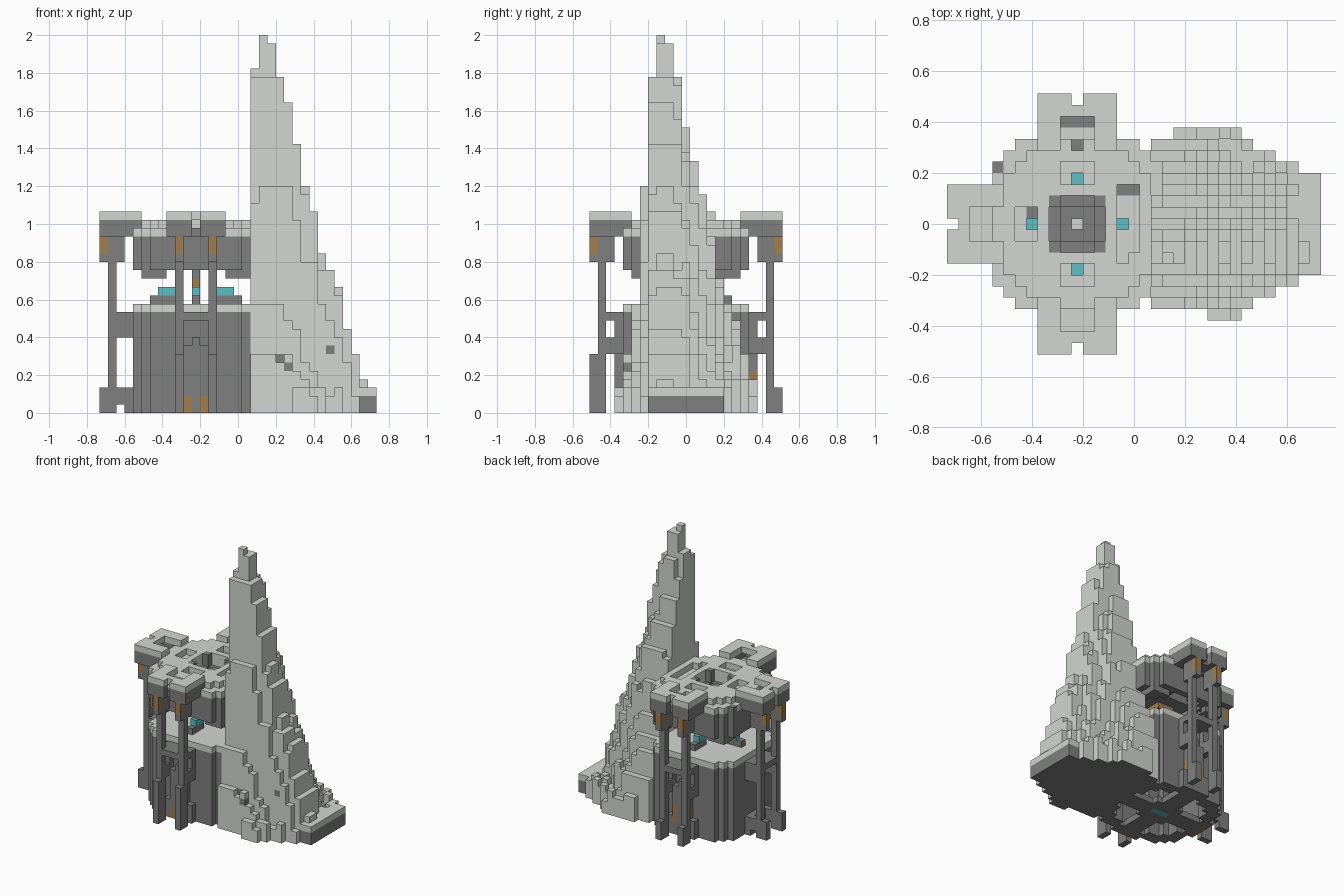
import bpy
import bmesh
import random
from mathutils import Vector

random.seed(4)
old = bpy.data.objects.get("Cube")
if old:
    bpy.data.objects.remove(old, do_unlink=True)

V = 2 / 45                      # block size
TOWER = -5                      # tower axis, in blocks from the middle


def material(name, rgb):
    m = bpy.data.materials.new(name)
    m.use_nodes = True
    m.diffuse_color = (*rgb, 1)
    m.node_tree.nodes["Principled BSDF"].inputs["Base Color"].default_value = (*rgb, 1)
    return m


MATS = [material("light_stone", (0.65, 0.67, 0.65)),
        material("dark_stone", (0.215, 0.215, 0.215)),
        material("bronze_wood", (0.36, 0.21, 0.08)),
        material("teal_crystal", (0.11, 0.52, 0.56))]
LIGHT, DARK, WOOD, TEAL = range(4)
blocks = {}                     # block position -> (part, colour)


def fill(part, colour, us, vs, ks, turn=(1, 0), keep=None):
    """Fill a box of blocks around the tower axis; turn points its u axis."""
    c, s = turn
    for u in range(us[0], us[1] + 1):
        for v in range(vs[0], vs[1] + 1):
            if keep and not keep(u, v):
                continue
            for k in range(ks[0], ks[1] + 1):
                blocks[(c * u - s * v + TOWER, s * u + c * v, k)] = (part, colour)


def clear(us, vs, ks, turn=(1, 0)):
    c, s = turn
    for u in range(us[0], us[1] + 1):
        for v in range(vs[0], vs[1] + 1):
            for k in range(ks[0], ks[1] + 1):
                blocks.pop((c * u - s * v + TOWER, s * u + c * v, k), None)


def ring(part, colour, ks, outer, inner=-1):
    fill(part, colour, (-7, 7), (-7, 7), ks,
         keep=lambda u, v: inner < u * u + v * v <= outer)


# Hollow round lower wall, crossed floor beams and the upper floor
ring("tower_wall", DARK, (0, 11), 74, 44)
fill("floor_beams", DARK, (-6, 6), (-1, 1), (0, 0))
fill("floor_beams", DARK, (-1, 1), (-6, 6), (0, 0))
ring("floor_beams", DARK, (0, 0), 10)
fill("floor_crystal", TEAL, (-1, 1), (0, 0), (0, 0))
ring("upper_floor", LIGHT, (12, 12), 74)

# Overhanging crown and its roof
ring("crown", DARK, (18, 20), 74, 26)
ring("crown", DARK, (17, 17), 74, 40)
fill("crown", DARK, (-6, 6), (-6, 6), (16, 16),
     keep=lambda u, v: abs(u) + abs(v) >= 10 and u * u + v * v <= 74)
ring("crown_roof", LIGHT, (21, 21), 74)
ring("crown_roof", LIGHT, (22, 22), 52, 30)
fill("crown_roof", LIGHT, (-3, 3), (-3, 3), (22, 22))

# Central shaft: dark well, wooden hub and pillar
fill("hub", DARK, (-3, 3), (-3, 3), (18, 20))
clear((-2, 2), (-2, 2), (21, 22))
clear((-1, 1), (-1, 1), (19, 20))
for u in (-2, 2):
    for v in (-2, 2):
        fill("hub", DARK, (u, u), (v, v), (21, 22))
fill("hub", WOOD, (-1, 1), (-1, 1), (17, 17))
fill("pillar", DARK, (0, 0), (0, 0), (13, 16))
fill("pillar", WOOD, (0, 0), (0, 0), (15, 15))
fill("pillar", LIGHT, (0, 0), (0, 0), (19, 19))

# Four crystals on pedestals, each under a hole in the roof
for turn in ((1, 0), (-1, 0), (0, 1), (0, -1)):
    fill("pedestals", DARK, (3, 5), (0, 0), (13, 13), turn)
    fill("crystals", TEAL, (3, 4), (0, 0), (14, 14), turn)
    clear((4, 4), (0, 0), (15, 22), turn)

# Worn roof blocks that show dark stone
for u, v in ((-7, 5), (-4, 1), (4, 3), (5, 3), (-3, 5), (3, 5), (0, 7)):
    clear((u, u), (v, v), (22, 22))
    fill("worn_roof", DARK, (u, u), (v, v), (21, 21))


# Three buttress towers
def buttress(name, turn, foot_top, links, porch, door):
    for side in (-2, 2):
        b = (side, side)
        fill(name, DARK, (10, 10), b, (0, 17), turn)
        fill(name, DARK, (11, 11), b, (0, foot_top), turn)
        fill(name, DARK, (8, 8), b, (0, 2), turn)
        for reach, heights in links:
            fill(name, DARK, reach, b, heights, turn)
        fill(name, DARK, (9, 11), b, (18, 20), turn)
        fill(name, WOOD, (11, 11), b, (19, 20), turn)
    # cross beam and gabled porch with wooden door posts
    fill(name, DARK, (8, 10), (-2, 2), (11, 11), turn)
    fill(name, DARK, (8, 8), (-1, 1), (0, porch), turn)
    fill(name, DARK, (8, 8), (0, 0), (0, porch + (porch > 2)), turn)
    for side in (-1, 1):
        fill(name, WOOD, (8, 8), (side, side), door, turn)
    # bridge with a raised parapet
    top = name + "_parapet"
    fill(top, DARK, (8, 11), (-3, 3), (21, 22), turn)
    fill(top, DARK, (5, 7), (-3, 3), (21, 22), turn,
         keep=lambda u, v: abs(v) > 1)
    fill(top, LIGHT, (7, 11), (-3, 3), (23, 23), turn,
         keep=lambda u, v: abs(v) > 1 or u > 9)
    fill(top, LIGHT, (4, 6), (-3, 3), (22, 22), turn,
         keep=lambda u, v: abs(v) > 1)
    clear((8, 10), (-1, 1), (22, 22), turn)
    fill(top, LIGHT, (8, 9), (-1, 1), (21, 21), turn)
    clear((11, 11), (0, 0), (21, 23), turn)


SIDE_LINKS = [((8, 9), (7, 8)), ((8, 8), (9, 11))]
buttress("right_buttress", (-1, 0), 2, [((8, 9), (1, 2)), ((8, 9), (9, 11))], 2, (0, 1))
buttress("front_buttress", (0, -1), 6, SIDE_LINKS, 7, (0, 1))
buttress("back_buttress", (0, 1), 2, SIDE_LINKS, 7, (2, 4))
# open stairwell in the back bridge
fill("back_buttress_parapet", DARK, (-1, 1), (9, 9), (21, 21))

# Rock spire: two height outlines blended into a rough stepped cone
RIDGE_X = [41, 45, 44, 40, 37, 32, 27, 24, 19, 17, 15, 10, 7, 4, 3]
RIDGE_Y = [4, 7, 13, 27, 40, 45, 44, 40, 34, 30, 26, 21, 16, 13, 11, 7, 4]
POWER = 1.75
for a, hx in enumerate(RIDGE_X):
    x = a + 2
    reach = 8 - max(0, x - 9) * 0.56
    for b, hy in enumerate(RIDGE_Y):
        y = b - 8
        if abs(y) > reach or (a < 2 and abs(y) > 7) or (y == -8 and not 6 < x < 10):
            continue
        drop = ((1 - hx / 45) ** POWER + (1 - hy / 45) ** POWER) ** (1 / POWER)
        h = round(45 * (1 - drop))
        if 3 < h < min(hx, hy):
            h = min(hx, hy, h + random.choice((-1, 0, 1, 2, 3)))
        low = 3 if x > 14 else random.choice((2, 3, 4))
        for k in range(max(h, min(low, hx, hy))):
            blocks[(x, y, k)] = ("rock_spire", DARK if x > 14 and k < 2 else LIGHT)

# Dark stones showing on the front slope
for x, k in ((5, 6), (6, 5), (11, 7)):
    slope = [y for y in range(-8, 9) if (x, y, k) in blocks]
    if slope:
        blocks[(x, slope[0], k)] = ("rock_spire", DARK)

# Skin each part with only the exposed block faces; undersides on the ground are dark
AXES = [Vector(d) for d in ((1, 0, 0), (-1, 0, 0), (0, 1, 0),
                            (0, -1, 0), (0, 0, 1), (0, 0, -1))]
for part in sorted({p for p, _ in blocks.values()}):
    bm = bmesh.new()
    corners = {}

    def corner(p):
        key = tuple(round(2 * c) for c in p)
        if key not in corners:
            corners[key] = bm.verts.new(p * V)
        return corners[key]

    for pos, (owner, colour) in blocks.items():
        if owner != part:
            continue
        middle = Vector(pos) + Vector((0, 0, 0.5))
        for n in AXES:
            if tuple(int(c) for c in Vector(pos) + n) in blocks:
                continue
            s = Vector((n.y, n.z, n.x))
            t = n.cross(s)
            face = bm.faces.new([corner(middle + (n + i * s + j * t) / 2)
                                 for i, j in ((-1, -1), (1, -1), (1, 1), (-1, 1))])
            grounded = n.z < 0 and pos[2] == 0 and colour == LIGHT
            face.material_index = DARK if grounded else colour
    mesh = bpy.data.meshes.new(part)
    bm.to_mesh(mesh)
    bm.free()
    for m in MATS:
        mesh.materials.append(m)
    bpy.context.collection.objects.link(bpy.data.objects.new(part, mesh))
